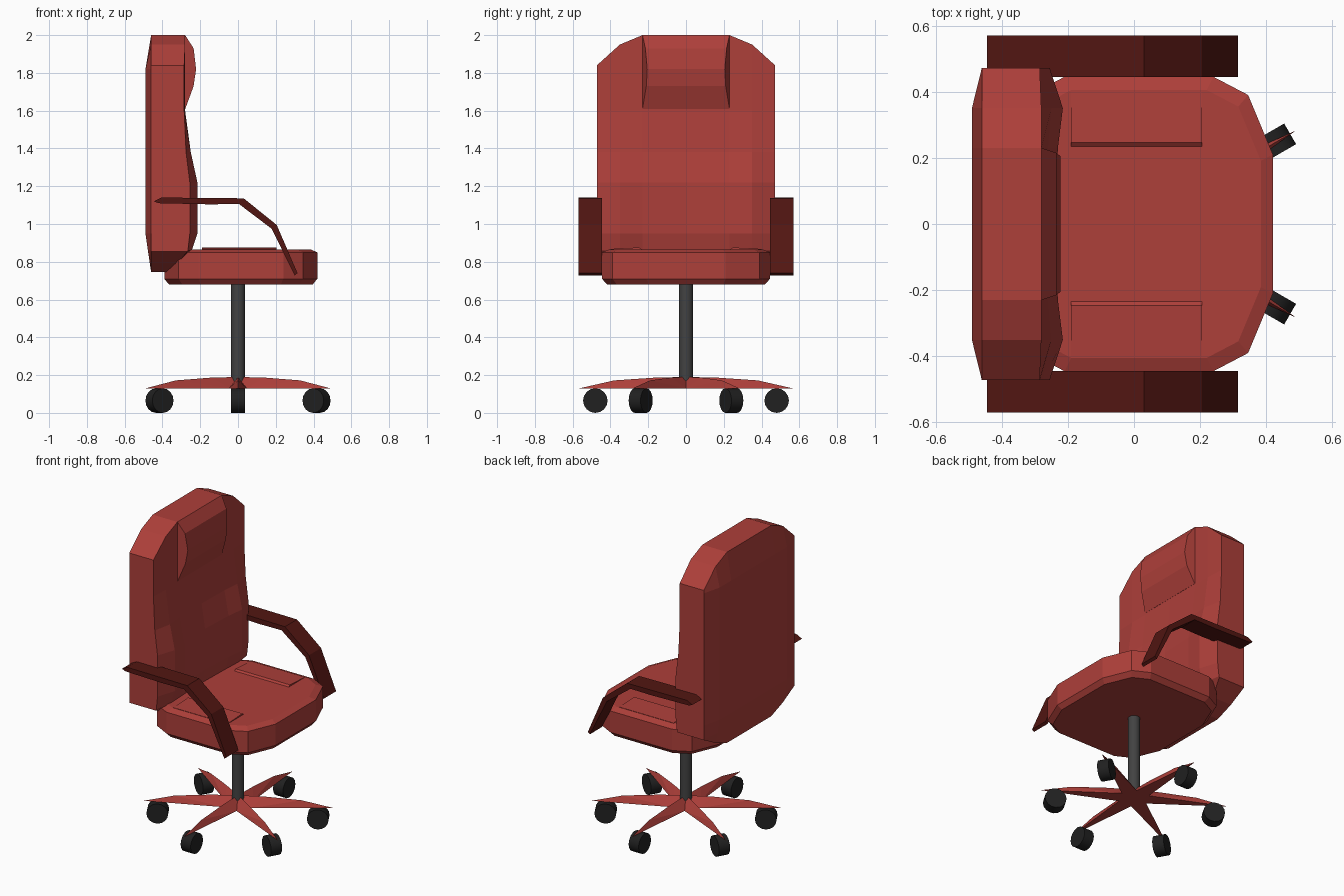
import bpy, bmesh
from math import sin, cos, pi, radians

if "Cube" in bpy.data.objects:
    bpy.data.objects.remove(bpy.data.objects["Cube"])


def material(name, r, g, b):
    m = bpy.data.materials.new(name)
    m.diffuse_color = (r, g, b, 1)
    m.use_nodes = True
    m.node_tree.nodes["Principled BSDF"].inputs["Base Color"].default_value = m.diffuse_color
    return m


RED = material("red_leather", 0.42, 0.05, 0.042)
MAROON = material("dark_wood", 0.085, 0.008, 0.006)
STEEL = material("dark_steel", 0.055, 0.055, 0.055)
BLACK = material("black_rubber", 0.015, 0.015, 0.015)


def finish(name, bm, mat):
    bmesh.ops.recalc_face_normals(bm, faces=bm.faces)
    me = bpy.data.meshes.new(name)
    bm.to_mesh(me)
    bm.free()
    me.materials.append(mat)
    ob = bpy.data.objects.new(name, me)
    bpy.context.collection.objects.link(ob)
    return ob


def loft(name, rings, mat):
    """Skin matching rings of points and cap both ends."""
    bm = bmesh.new()
    vs = [[bm.verts.new(p) for p in ring] for ring in rings]
    n = len(vs[0])
    for a, b in zip(vs, vs[1:]):
        for i in range(n):
            j = (i + 1) % n
            bm.faces.new((a[i], a[j], b[j], b[i]))
    bm.faces.new(vs[0][::-1])
    bm.faces.new(vs[-1])
    return finish(name, bm, mat)


# Seat cushion: rounded outline with beveled top and bottom
half = [(0.42, 0.21), (0.345, 0.39), (0.24, 0.445),
        (-0.21, 0.445), (-0.315, 0.39), (-0.39, 0.21)]
outline = half + [(x, -y) for x, y in reversed(half)]
loft("seat", [[(0.015 + (x - 0.015) * s, y * s, z) for x, y in outline]
              for s, z in ((0.94, 0.68), (1, 0.71), (1, 0.85), (0.91, 0.866))], RED)

# Low wedge bolsters on the seat
for side, s in (("left", 1), ("right", -1)):
    sec = [(0.23, 0.862), (0.247, 0.876), (0.40, 0.868), (0.40, 0.862)]
    loft("seat_bolster_" + side,
         [[(x, s * y, z) for y, z in sec] for x in (-0.19, 0.205)], RED)

# Backrest: front and back grids joined around the rim
ys = [0, 0.23, 0.35, 0.472]
tops = [2.0, 2.0, 1.95, 1.84]
bottoms = [0.745, 0.745, 0.79, 0.855]
rows = [1.82, 1.60, 1.38, 1.22, 0.95, 0.86]
front_x = [(-.28, -.28, -.28, -.285),
           (-.28, -.28, -.28, -.285),
           (-.28, -.28, -.28, -.285),
           (-.265, -.26, -.25, -.275),
           (-.24, -.23, -.215, -.255),
           (-.24, -.23, -.215, -.255),
           (-.255, -.25, -.245, -.265),
           (-.35, -.35, -.32, -.268)]
R = len(front_x)
bm = bmesh.new()
grid = {}
for r in range(R):
    for c in range(-3, 4):
        k = abs(c)
        z = tops[k] if r == 0 else bottoms[k] if r == R - 1 else rows[r - 1]
        y = ys[k] * (1 if c > 0 else -1)
        rim = r in (0, R - 1) or k == 3
        back = -0.46 if rim else -0.477 if r == R - 2 else -0.49
        grid["f", r, c] = bm.verts.new((front_x[r][k], y, z))
        grid["b", r, c] = bm.verts.new((back, y, z))
for s in "fb":
    for r in range(R - 1):
        for c in range(-3, 3):
            bm.faces.new([grid[s, r + i, c + j] for i, j in ((0, 0), (1, 0), (1, 1), (0, 1))])
edge = ([(0, c) for c in range(-3, 3)] + [(r, 3) for r in range(R - 1)] +
        [(R - 1, c) for c in range(3, -3, -1)] + [(r, -3) for r in range(R - 1, 0, -1)])
for a, b in zip(edge, edge[1:] + edge[:1]):
    bm.faces.new((grid[("f",) + a], grid[("f",) + b], grid[("b",) + b], grid[("b",) + a]))
finish("backrest", bm, RED)

# Headrest pad bulging from the upper back
pad = [(-0.32, 2.0, 0.23), (-0.28, 2.0, 0.23), (-0.235, 1.93, 0.215), (-0.222, 1.82, 0.205),
       (-0.235, 1.73, 0.21), (-0.279, 1.61, 0.23), (-0.32, 1.61, 0.23)]
loft("headrest", [[(x, s * w, z) for x, z, w in pad] for s in (-1, 1)], RED)

# Bent flat armrests
arm = [(-0.445, 1.12), (-0.405, 1.14), (0.03, 1.136), (0.205, 0.995), (0.315, 0.74),
       (0.30, 0.728), (0.178, 0.975), (0.005, 1.106), (-0.15, 1.104), (-0.42, 1.11)]
for side, s in (("left", 1), ("right", -1)):
    loft("armrest_" + side, [[(x, s * y, z) for x, z in arm] for y in (0.445, 0.57)], MAROON)

# Gas column
bpy.ops.mesh.primitive_cylinder_add(vertices=16, radius=0.037, depth=0.53, location=(0, 0, 0.435))
column = bpy.context.object
column.name = "column"
column.data.materials.append(STEEL)
bpy.ops.object.shade_smooth_by_angle(angle=radians(40))


# Six-legged star base with ridged, pointed legs
def polar(r, a, z):
    return (r * cos(a), r * sin(a), z)


bm = bmesh.new()
top = bm.verts.new((0, 0, 0.19))
under = bm.verts.new((0, 0, 0.13))
angles = [radians(30 + 60 * k) for k in range(6)]
valleys = [bm.verts.new(polar(0.095, a - pi / 6, 0.13)) for a in angles]
for k, a in enumerate(angles):
    inner, outer, tip = [bm.verts.new(polar(r, a, z))
                         for r, z in ((0.16, 0.187), (0.38, 0.172), (0.565, 0.13))]
    for v in (valleys[k], valleys[(k + 1) % 6]):
        for tri in ((top, v, inner), (inner, v, outer), (outer, v, tip), (tip, v, under)):
            bm.faces.new(tri)
finish("star_base", bm, RED)

# Caster wheels rolling along each leg direction
for k, a in enumerate(angles):
    bpy.ops.mesh.primitive_cylinder_add(vertices=16, radius=0.065, depth=0.072,
                                        location=polar(0.48, a, 0.065),
                                        rotation=(pi / 2, 0, a))
    wheel = bpy.context.object
    wheel.name = f"caster_{k + 1}"
    wheel.data.materials.append(BLACK)
    bpy.ops.object.shade_smooth_by_angle(angle=radians(40))
